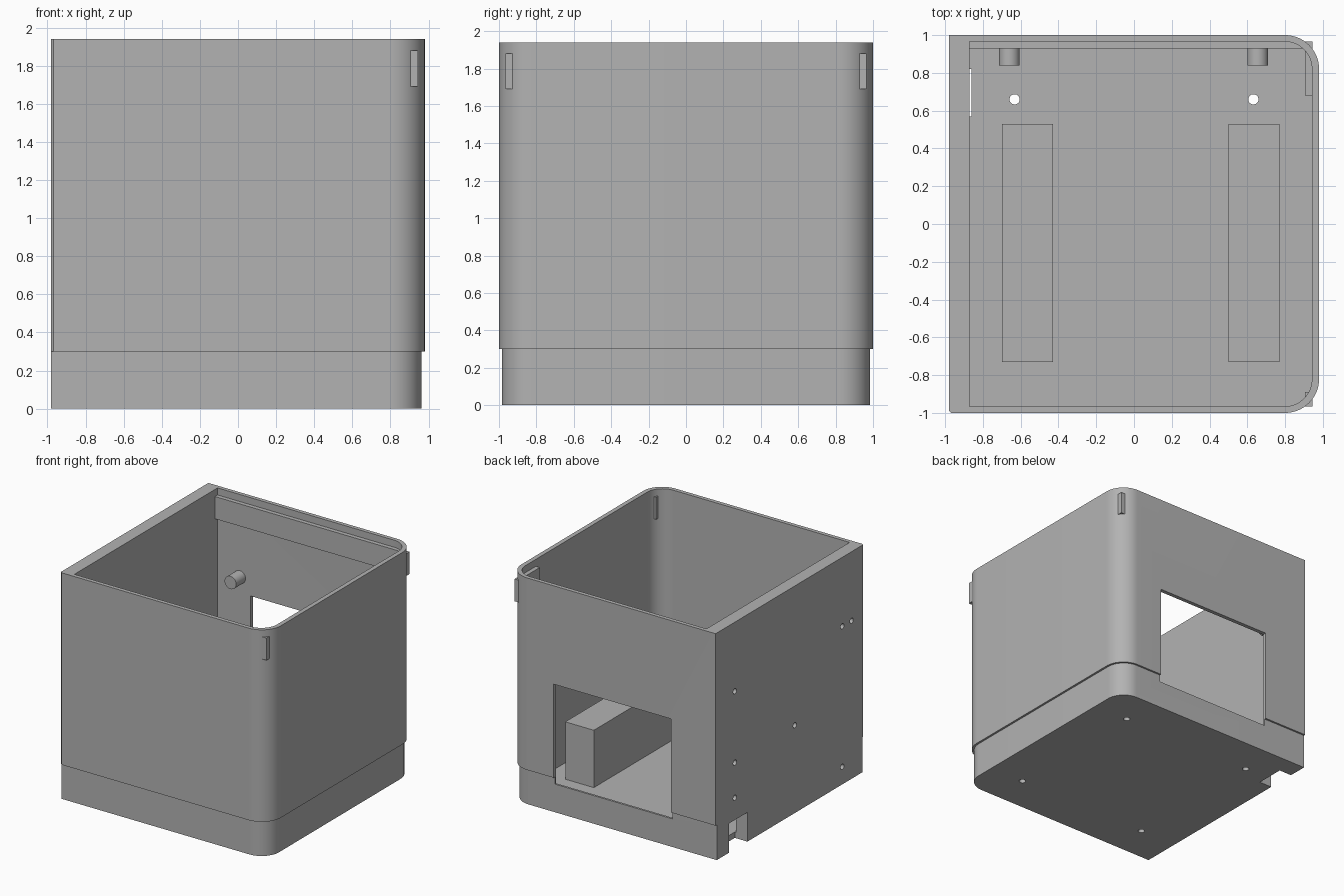
import bpy, bmesh, math

cube = bpy.data.objects.get("Cube")
if cube:
    bpy.data.objects.remove(cube, do_unlink=True)

grey = bpy.data.materials.new("mid_grey")
grey.use_nodes = True
colour = (0.45, 0.45, 0.45, 1)
grey.diffuse_color = colour
grey.node_tree.nodes["Principled BSDF"].inputs["Base Color"].default_value = colour


def finish(bm, name):
    bmesh.ops.recalc_face_normals(bm, faces=bm.faces[:])
    mesh = bpy.data.meshes.new(name)
    bm.to_mesh(mesh)
    bm.free()
    mesh.materials.append(grey)
    obj = bpy.data.objects.new(name, mesh)
    bpy.context.collection.objects.link(obj)
    return obj


def prism(name, outline, z0, z1):
    bm = bmesh.new()
    face = bm.faces.new([bm.verts.new((x, y, z0)) for x, y in outline])
    top = bmesh.ops.extrude_face_region(bm, geom=[face])["geom"]
    verts = [v for v in top if isinstance(v, bmesh.types.BMVert)]
    bmesh.ops.translate(bm, verts=verts, vec=(0, 0, z1 - z0))
    return finish(bm, name)


def box(name, x0, x1, y0, y1, z0, z1):
    return prism(name, [(x0, y0), (x1, y0), (x1, y1), (x0, y1)], z0, z1)


def rounded(x0, x1, y, r, chamfer=0):
    """Rectangle with both +x corners rounded and an optional front chamfer."""
    points = [(x0, y), (x0, chamfer - y)]
    if chamfer:
        points.append((x0 + chamfer, -y))
    for side, start in ((-1, -90), (1, 0)):
        for i in range(17):
            a = math.radians(start + 90 * i / 16)
            points.append((x1 - r + r * math.cos(a),
                           side * (y - r) + r * math.sin(a)))
    return points


def cylinder(name, centre, radius, depth, axis):
    bm = bmesh.new()
    bmesh.ops.create_cone(bm, cap_ends=True, segments=24, radius1=radius,
                          radius2=radius, depth=depth)
    obj = finish(bm, name)
    obj.location = centre
    if axis == "X":
        obj.rotation_euler.y = math.pi / 2
    elif axis == "Y":
        obj.rotation_euler.x = math.pi / 2
    return obj


def select(obj):
    bpy.ops.object.select_all(action="DESELECT")
    obj.select_set(True)
    bpy.context.view_layer.objects.active = obj


def smooth(obj):
    select(obj)
    bpy.ops.object.shade_smooth_by_angle(angle=math.radians(30))


def cut(obj, cutters):
    select(obj)
    for cutter in cutters:
        mod = obj.modifiers.new("cut", "BOOLEAN")
        mod.operation = "DIFFERENCE"
        mod.solver = "EXACT"
        mod.object = cutter
        bpy.ops.object.modifier_apply(modifier=mod.name)
    smooth(obj)


# Upper housing and base tray
housing = prism("housing", rounded(-0.98, 0.98, 1.0, 0.18, 0.013), 0.3, 1.94)
base = prism("base_tray", rounded(-0.98, 0.962, 0.984, 0.165), 0, 0.3)

# Shared cutters: cavity, rear window, cable notch
cavity = prism("cavity_cutter", rounded(-0.87, 0.942, 0.966, 0.145), 0.05, 2.2)
window = box("window_cutter", -0.56, 0.55, 0.9, 1.2, 0.24, 1.10)
notch = box("notch_cutter", -1.1, -0.86, 0.57, 0.82, -0.1, 0.25)

# Blind screw holes in the thick wall and through holes in the floor
upper_holes = [cylinder("wall_hole_cutter", (-0.98, y, z), 0.023, 0.12, "X")
               for y, z in ((0.74, 1.35), (0.74, 0.74), (0.74, 0.44),
                            (-0.07, 0.75), (-0.71, 1.35), (-0.835, 1.35))]
lower_holes = [cylinder("wall_hole_cutter", (-0.98, -0.71, 0.15), 0.023, 0.12, "X")]
lower_holes += [cylinder("floor_hole_cutter", (x, y, 0), 0.027, 0.3, "Z")
                for x in (-0.632, 0.632) for y in (-0.66, 0.66)]
bpy.context.view_layer.update()

cut(housing, [cavity, window] + upper_holes)
cut(base, [cavity, window, notch] + lower_holes)
for cutter in [cavity, window, notch] + upper_holes + lower_holes:
    bpy.data.objects.remove(cutter, do_unlink=True)

# Support blocks on the floor
for name, x in (("right_block", -0.70), ("left_block", 0.50)):
    box(name, x, x + 0.27, -0.73, 0.53, 0.05, 0.54)

# Studs on the inside of the rear wall
for name, x in (("right_stud", -0.66), ("left_stud", 0.655)):
    smooth(cylinder(name, (x, 0.905, 1.235), 0.055, 0.13, "Y"))

# Latch rail along the rear wall, turning the corner, and the front latch tab
prism("rear_latch_rail", [(-0.87, 0.93), (0.905, 0.93), (0.905, 0.68),
                          (0.945, 0.68), (0.945, 0.966), (-0.87, 0.966)], 1.69, 1.88)
box("front_latch_tab", 0.905, 0.945, -0.966, -0.89, 1.69, 1.88)
